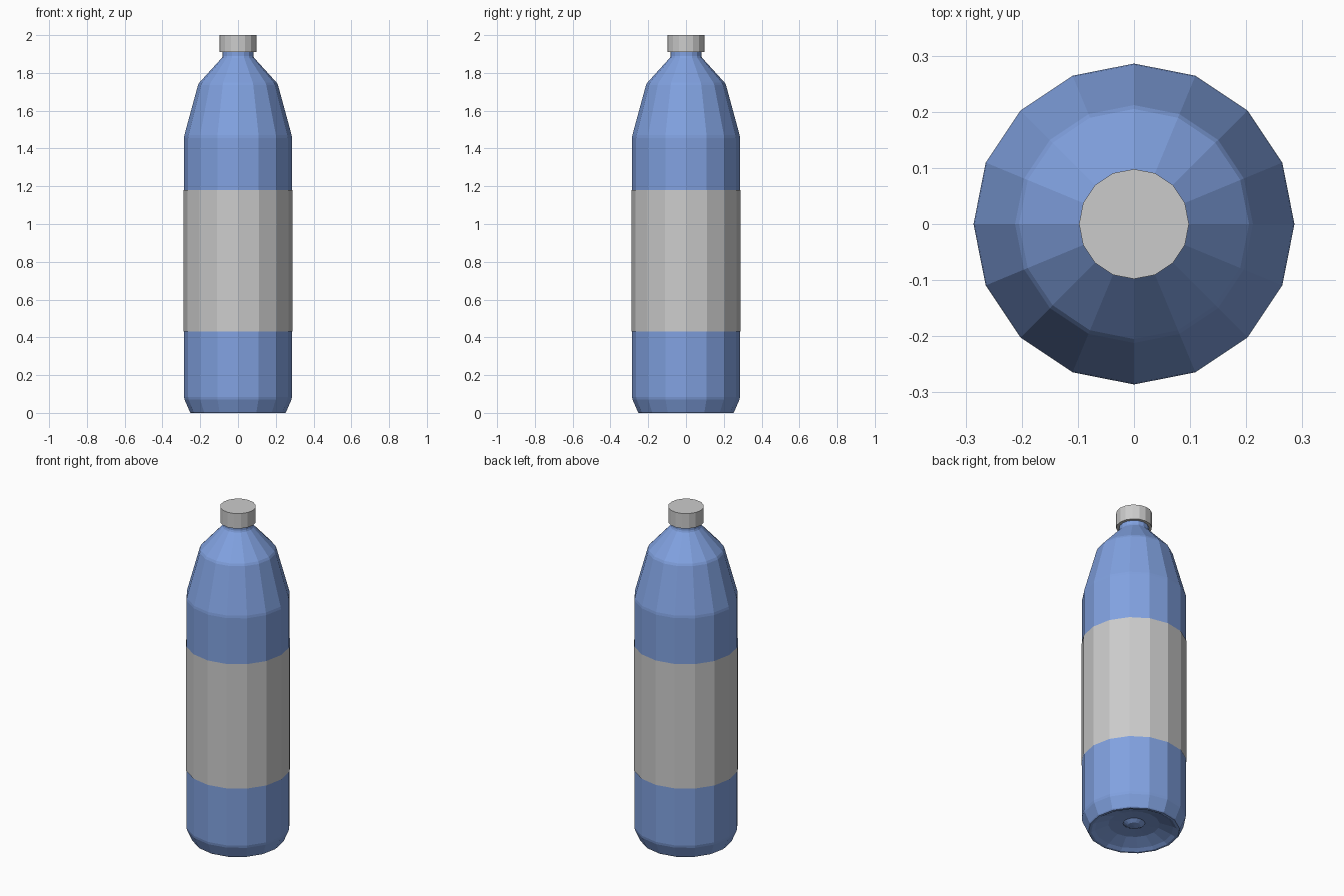
import bpy, bmesh
from math import cos, sin, pi

if "Cube" in bpy.data.objects:
    bpy.data.objects.remove(bpy.data.objects["Cube"])

SIDES = 16


def material(name, color):
    m = bpy.data.materials.new(name)
    m.diffuse_color = color
    m.use_nodes = True
    m.node_tree.nodes["Principled BSDF"].inputs["Base Color"].default_value = m.diffuse_color
    return m


def lathe(name, profile, mat=None):
    """Revolve (radius, z) points around z; radius 0 makes a pole."""
    bm = bmesh.new()
    rings = []
    for r, z in profile:
        if r == 0:
            rings.append([bm.verts.new((0, 0, z))] * SIDES)
        else:
            rings.append([bm.verts.new((r * cos(2 * pi * i / SIDES), r * sin(2 * pi * i / SIDES), z))
                          for i in range(SIDES)])
    for a, b in zip(rings, rings[1:]):
        for i in range(SIDES):
            j = (i + 1) % SIDES
            bm.faces.new(list(dict.fromkeys((a[i], a[j], b[j], b[i]))))
    me = bpy.data.meshes.new(name)
    bm.to_mesh(me)
    bm.free()
    ob = bpy.data.objects.new(name, me)
    bpy.context.collection.objects.link(ob)
    if mat:
        me.materials.append(mat)
    return ob


blue = material("blue_plastic", (0.22, 0.36, 0.75, 1))

# Bottle: dimpled base, straight wall, two-step shoulder, neck
lathe("bottle_body", [
    (0, 0.025), (0.035, 0.03), (0.06, 0.045), (0.14, 0.04), (0.215, 0.012), (0.235, 0.0),
    (0.25, 0.0), (0.255, 0.006), (0.283, 0.07), (0.286, 0.085),
    (0.286, 1.455), (0.284, 1.47), (0.212, 1.735), (0.205, 1.748),
    (0.085, 1.88), (0.081, 1.89), (0.081, 1.925)], blue)

# Label: thin open sleeve around the wall
lathe("label", [(0.289, 0.43), (0.289, 1.18)])

# Screw cap
lathe("cap", [(0.081, 1.91), (0.098, 1.91), (0.098, 2.0), (0, 2.0)])
